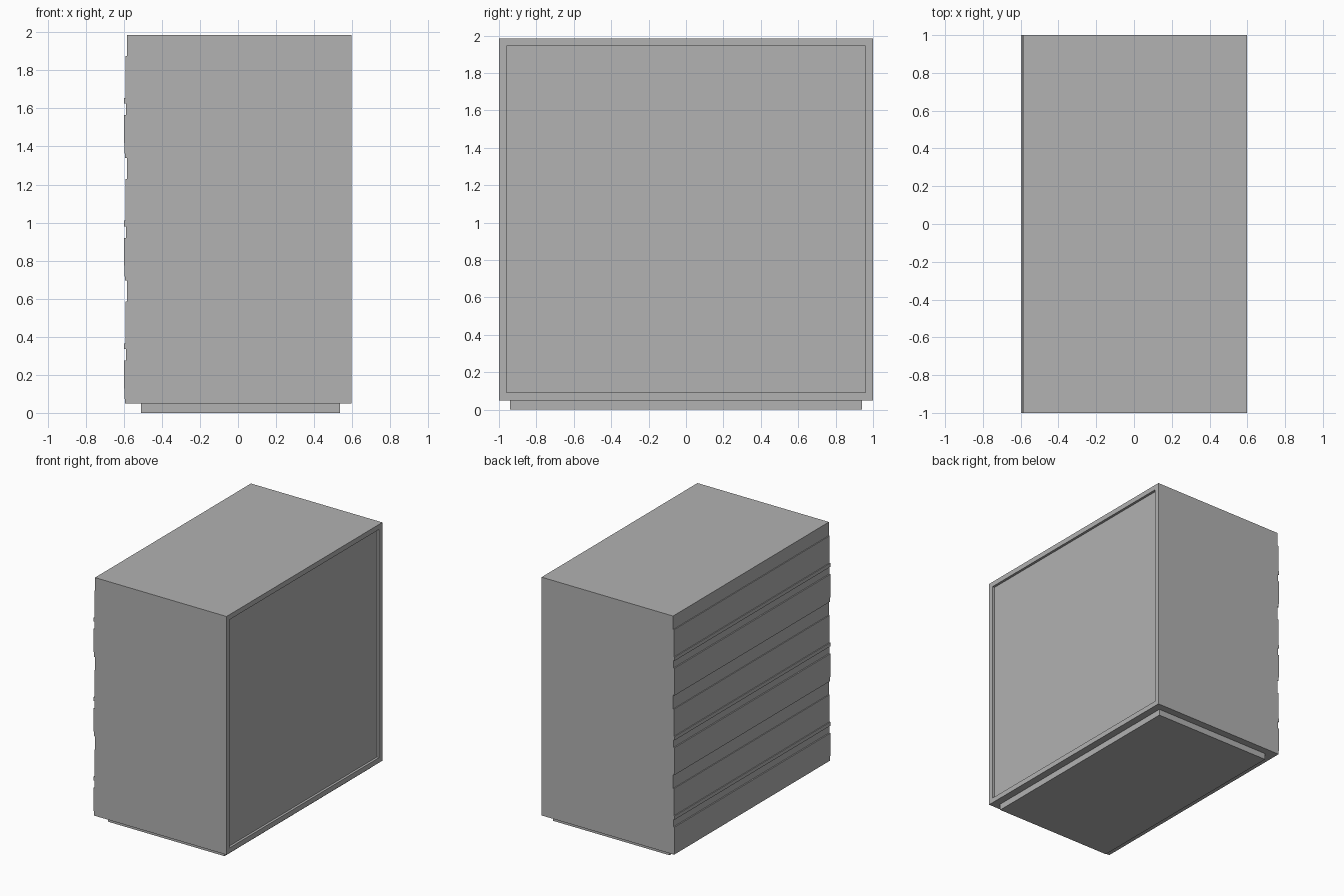
import bpy, bmesh

if "Cube" in bpy.data.objects:
    bpy.data.objects.remove(bpy.data.objects["Cube"])

gray = bpy.data.materials.new("plain gray")
gray.diffuse_color = (0.445, 0.445, 0.445, 1)
gray.use_nodes = True
gray.node_tree.nodes["Principled BSDF"].inputs["Base Color"].default_value = gray.diffuse_color

BOTTOM, TOP, RIGHT = 0.05, 1.985, 0.597
DRAWER = (TOP - BOTTOM) / 3


def finish(bm, name):
    bmesh.ops.recalc_face_normals(bm, faces=bm.faces)
    mesh = bpy.data.meshes.new(name)
    bm.to_mesh(mesh)
    bm.free()
    mesh.materials.append(gray)
    obj = bpy.data.objects.new(name, mesh)
    bpy.context.collection.objects.link(obj)
    return obj


# Cabinet body: stepped drawer-front profile repeated three times
steps = [(0, -0.584), (0.11, -0.584), (0.11, -0.591), (0.33, -0.591),
         (0.33, -0.598), (0.36, -0.598), (0.36, -0.588), (0.42, -0.588),
         (0.42, -0.598), (0.56, -0.598), (DRAWER, -0.594)]
profile = [(x, TOP - i * DRAWER - d) for i in range(3) for d, x in steps]
profile += [(RIGHT, BOTTOM), (RIGHT, TOP)]

bm = bmesh.new()
side = bm.faces.new([bm.verts.new((x, -1, z)) for x, z in profile])
ext = bmesh.ops.extrude_face_region(bm, geom=[side])
for v in ext["geom"]:
    if isinstance(v, bmesh.types.BMVert):
        v.co.y = 1
bmesh.ops.recalc_face_normals(bm, faces=bm.faces)

# Recessed back panel on the right-hand face
back = max(bm.faces, key=lambda f: f.calc_center_median().x)
bmesh.ops.inset_individual(bm, faces=[back], thickness=0.058)
bmesh.ops.inset_individual(bm, faces=[back], thickness=0.0, depth=-0.02)
finish(bm, "cabinet_body")

# Plinth, set in from the body edges
bm = bmesh.new()
bmesh.ops.create_cube(bm, size=1)
for v in bm.verts:
    v.co.x = 0.537 if v.co.x > 0 else -0.51
    v.co.y *= 1.88
    v.co.z = BOTTOM if v.co.z > 0 else 0
finish(bm, "plinth")
